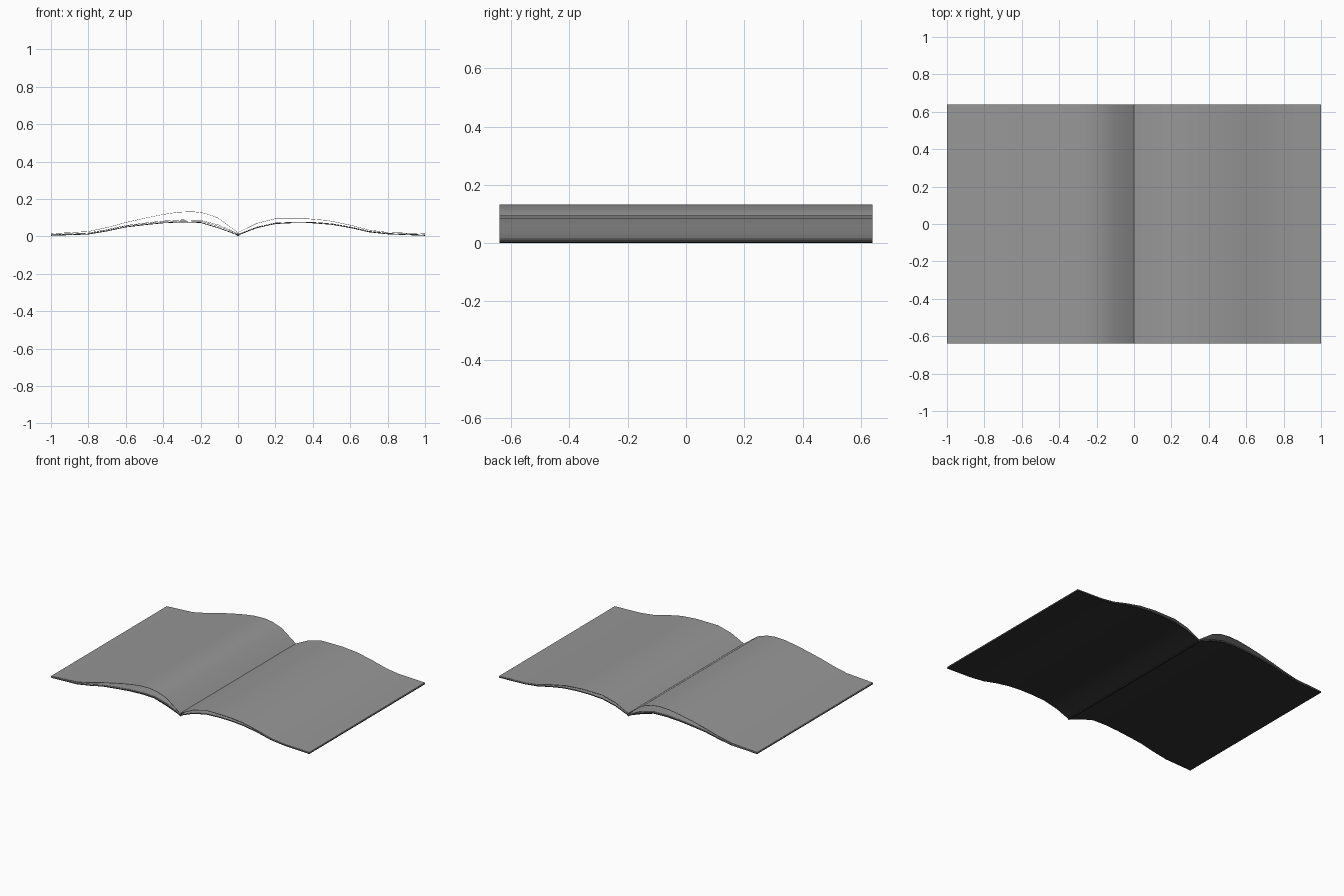
import bpy

if "Cube" in bpy.data.objects:
    bpy.data.objects.remove(bpy.data.objects["Cube"])

HALF_DEPTH = 0.64


def material(name, value):
    mat = bpy.data.materials.new(name)
    mat.diffuse_color = (value, value, value, 1)
    mat.use_nodes = True
    mat.node_tree.nodes["Principled BSDF"].inputs["Base Color"].default_value = mat.diffuse_color
    return mat


paper = material("paper", 0.31)
dark = material("dark_cover", 0.03)


def sheet(name, profile, mat, thickness=0.002):
    """Extrude an x-z profile along y and give it thickness downward."""
    n = len(profile)
    m = 2 * n
    verts = [(x, y, z) for y in (-HALF_DEPTH, HALF_DEPTH) for x, z in profile]
    verts += [(x, y, z - thickness) for x, y, z in verts]
    faces = [(i, i + 1, n + i + 1, n + i) for i in range(n - 1)]
    faces += [tuple(m + v for v in reversed(f)) for f in faces]
    rim = list(range(n)) + list(range(m - 1, n - 1, -1))
    faces += [(b, a, m + a, m + b) for a, b in zip(rim, rim[1:] + rim[:1])]
    mesh = bpy.data.meshes.new(name)
    mesh.from_pydata(verts, [], faces)
    mesh.materials.append(mat)
    obj = bpy.data.objects.new(name, mesh)
    bpy.context.collection.objects.link(obj)
    bpy.ops.object.select_all(action='DESELECT')
    bpy.context.view_layer.objects.active = obj
    obj.select_set(True)
    bpy.ops.object.shade_smooth_by_angle(angle=0.7)


def blend(a, b, t):
    return [(p[0], p[1] + (q[1] - p[1]) * t) for p, q in zip(a, b)]


# Cover: one thin curved board across both halves, dipping at the spine
cover = [(-1, .007), (-.8, .014), (-.7, .031), (-.6, .052), (-.5, .064),
         (-.4, .074), (-.3, .079), (-.2, .076), (-.1, .046), (0, .009),
         (.1, .048), (.2, .070), (.3, .075), (.4, .074),
         (.5, .066), (.6, .049), (.7, .026), (.8, .015), (1, .007)]
sheet("cover", cover, dark, 0.004)

# Left inner pages fan between the cover and a slightly higher curve
left_low = cover[:10]
left_high = [(-1, .011), (-.8, .019), (-.7, .037), (-.6, .059), (-.5, .072),
             (-.4, .083), (-.3, .089), (-.2, .087), (-.1, .061), (0, .015)]
for k in (1, 2):
    sheet(f"left_page_{k}", blend(left_low, left_high, k / 2), paper)

# Right inner page lies close on the cover
sheet("right_page", [(x, z + .003) for x, z in cover[9:]], paper)

# Loose top pages bow up away from the stack
sheet("left_top_page", [(-1, .015), (-.8, .027), (-.7, .048), (-.6, .075),
                        (-.5, .098), (-.4, .118), (-.32, .130), (-.24, .133),
                        (-.18, .125), (-.11, .101), (0, .021)], paper)
sheet("right_top_page", [(0, .021), (.1, .070), (.2, .095), (.36, .096),
                         (.48, .086), (.6, .061), (.7, .035), (.8, .022),
                         (1, .015)], paper)

# Spine: small rounded binding along the fold
bpy.ops.mesh.primitive_cylinder_add(vertices=8, radius=0.008, depth=2 * HALF_DEPTH,
                                    location=(0, 0, .008),
                                    rotation=(1.570796, 0, 0))
spine = bpy.context.object
spine.name = "spine"
spine.data.materials.append(dark)
